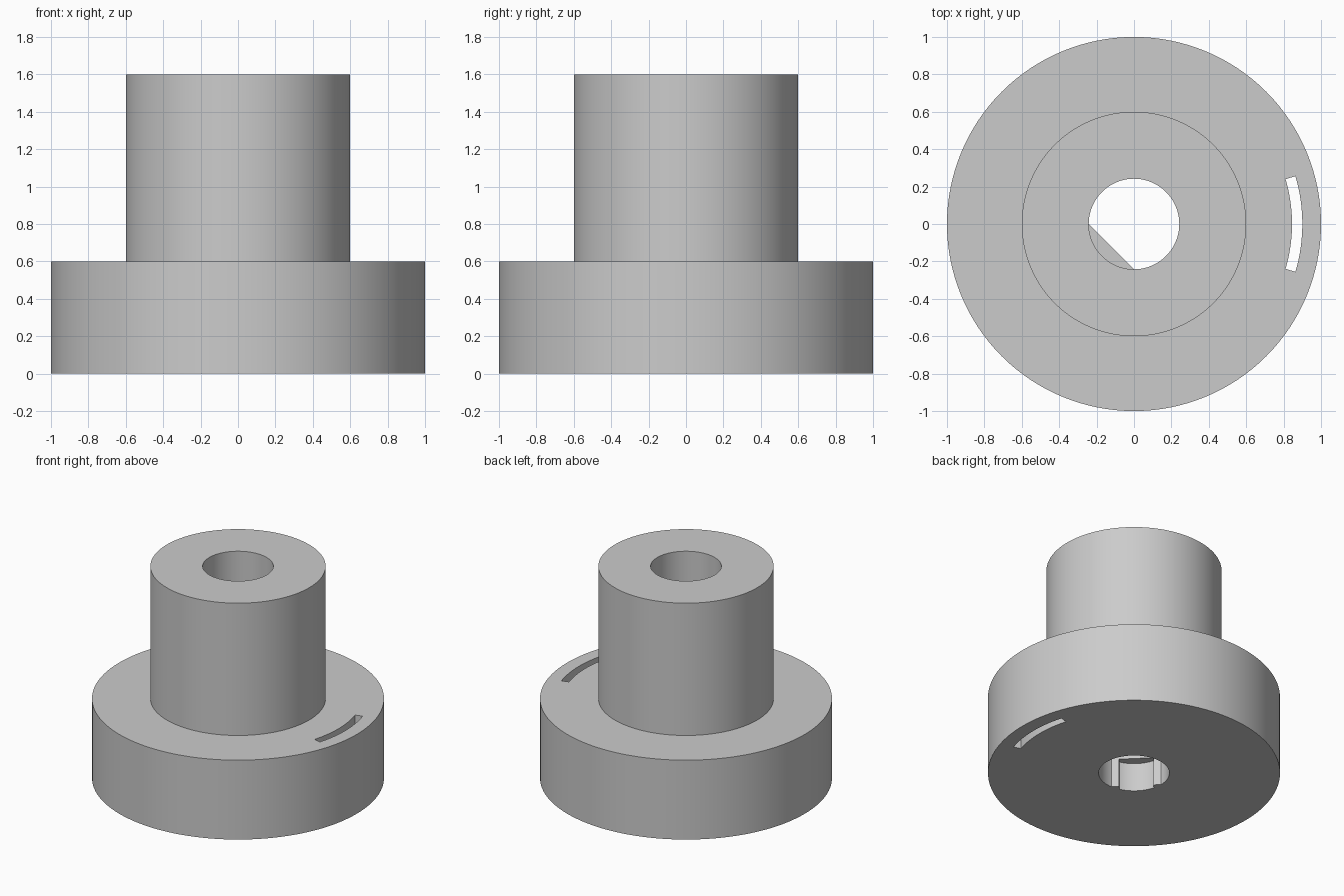
import bpy, bmesh
from math import cos, sin, pi, radians
from mathutils import Matrix

SEGMENTS = 128
BORE = 0.242

default = bpy.data.objects.get("Cube")
if default:
    bpy.data.objects.remove(default, do_unlink=True)

# Single plain grey
grey = bpy.data.materials.new("plain_grey")
grey.use_nodes = True
colour = (0.6, 0.6, 0.6, 1)
grey.diffuse_color = colour
grey.node_tree.nodes["Principled BSDF"].inputs["Base Color"].default_value = colour


def finish(bm, name):
    bmesh.ops.recalc_face_normals(bm, faces=bm.faces)
    mesh = bpy.data.meshes.new(name)
    bm.to_mesh(mesh)
    bm.free()
    mesh.materials.append(grey)
    obj = bpy.data.objects.new(name, mesh)
    bpy.context.collection.objects.link(obj)
    return obj


def lathe(name, profile):
    """Revolve a closed (radius, height) outline round the z axis."""
    bm = bmesh.new()
    verts = [bm.verts.new((r, 0, z)) for r, z in profile]
    edges = [bm.edges.new((v, verts[i - 1])) for i, v in enumerate(verts)]
    bmesh.ops.spin(bm, geom=verts + edges, cent=(0, 0, 0), axis=(0, 0, 1),
                   angle=2 * pi, steps=SEGMENTS, use_merge=True)
    bmesh.ops.remove_doubles(bm, verts=bm.verts, dist=0.0001)
    return finish(bm, name)


def prism(name, outline, bottom, top):
    """Extrude a flat outline upwards."""
    bm = bmesh.new()
    face = bm.faces.new([bm.verts.new((x, y, bottom)) for x, y in outline])
    new = bmesh.ops.extrude_face_region(bm, geom=[face])["geom"]
    bmesh.ops.translate(bm, vec=(0, 0, top - bottom),
                        verts=[v for v in new if isinstance(v, bmesh.types.BMVert)])
    return finish(bm, name)


def arc(radius, start, end, steps):
    angles = [radians(start + (end - start) * i / steps) for i in range(steps + 1)]
    return [(radius * cos(a), radius * sin(a)) for a in angles]


def cut(target, cutter):
    mod = target.modifiers.new("cut", 'BOOLEAN')
    mod.operation = 'DIFFERENCE'
    mod.solver = 'EXACT'
    mod.object = cutter
    bpy.context.view_layer.objects.active = target
    bpy.ops.object.modifier_apply(modifier=mod.name)
    bpy.data.objects.remove(cutter, do_unlink=True)


# Flanged hub with a round bore
hub = lathe("flanged_hub", [(BORE, 0), (1, 0), (1, 0.6), (0.6, 0.6), (0.6, 1.6), (BORE, 1.6)])

# Curved slot through the flange
slot = prism("slot_cutter", arc(0.845, -16.5, 16.5, 16) + arc(0.9, 16.5, -16.5, 16), -0.1, 0.7)
cut(hub, slot)

# Flat key filling one side of the bore, with a pocket in its lower end
key = prism("bore_key", arc(BORE, 180, 270, SEGMENTS // 4), 0, 0.6)
bm = bmesh.new()
bmesh.ops.create_cube(bm, size=1, matrix=Matrix.Rotation(radians(225), 4, 'Z')
                      @ Matrix.Translation((0.25, 0, 0.05))
                      @ Matrix.Diagonal((0.3, 0.236, 0.33, 1)))
cut(key, finish(bm, "pocket_cutter"))

# Smooth round walls, sharp rims
bpy.ops.object.select_all(action='DESELECT')
for obj in (hub, key):
    obj.select_set(True)
bpy.context.view_layer.objects.active = hub
bpy.ops.object.shade_smooth_by_angle(angle=radians(30))
